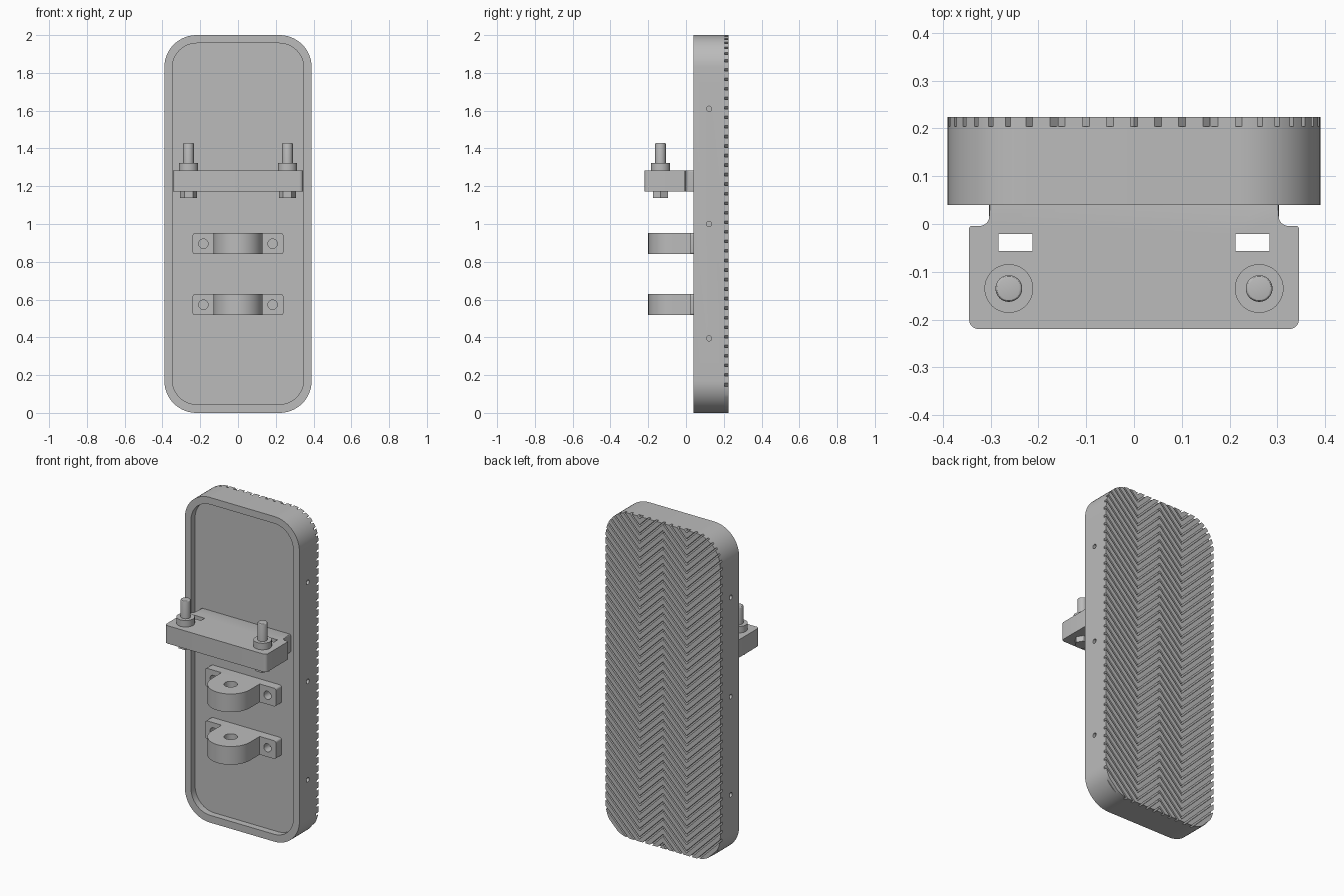
import bpy, bmesh, math
from mathutils import Vector

cube = bpy.data.objects.get("Cube")
if cube:
    bpy.data.objects.remove(cube, do_unlink=True)

grey = bpy.data.materials.new("plain_grey")
grey.use_nodes = True
grey.diffuse_color = (0.5, 0.5, 0.5, 1)
grey.node_tree.nodes["Principled BSDF"].inputs["Base Color"].default_value = (0.5, 0.5, 0.5, 1)


def fillet(corners, n=10):
    """Outline from (a, b, radius) corners, each rounded by its radius."""
    out = []
    for i, (a, b, r) in enumerate(corners):
        p = Vector((a, b))
        if r == 0:
            out.append(p)
            continue
        u = (Vector(corners[i - 1][:2]) - p).normalized()
        v = (Vector(corners[(i + 1) % len(corners)][:2]) - p).normalized()
        half = u.angle(v) / 2
        centre = p + (u + v).normalized() * r / math.sin(half)
        start = p + u * r / math.tan(half) - centre
        end = p + v * r / math.tan(half) - centre
        sweep = start.angle_signed(end)
        for k in range(n + 1):
            t = -sweep * k / n
            c, s = math.cos(t), math.sin(t)
            out.append(centre + Vector((start.x * c - start.y * s, start.x * s + start.y * c)))
    return out


def rect(a0, a1, b0, b1, r=0, n=10):
    return fillet([(a0, b0, r), (a1, b0, r), (a1, b1, r), (a0, b1, r)], n)


def circle(a, b, r, n=32):
    return [Vector((a + r * math.cos(math.tau * k / n), b + r * math.sin(math.tau * k / n)))
            for k in range(n)]


PLACE = {"x": lambda p, d: (d, p[0], p[1]),
         "y": lambda p, d: (p[0], d, p[1]),
         "z": lambda p, d: (p[0], p[1], d)}


def prism(name, outlines, axis, lo, hi, soft_ends=(), soft=0.006):
    """Extrude one or more outlines along an axis; soft_ends lists ends to round."""
    bm = bmesh.new()
    for outline in outlines:
        low, high = ([bm.verts.new(PLACE[axis](p, d)) for p in outline] for d in (lo, hi))
        caps = {"lo": bm.faces.new(low), "hi": bm.faces.new(high)}
        for i in range(len(low)):
            bm.faces.new((low[i - 1], low[i], high[i], high[i - 1]))
        edges = [e for end in soft_ends for e in caps[end].edges]
        if edges:
            bmesh.ops.bevel(bm, geom=edges, offset=soft, segments=3, profile=0.5, affect='EDGES')
    bmesh.ops.recalc_face_normals(bm, faces=bm.faces)
    mesh = bpy.data.meshes.new(name)
    bm.to_mesh(mesh)
    bm.free()
    mesh.materials.append(grey)
    obj = bpy.data.objects.new(name, mesh)
    bpy.context.collection.objects.link(obj)
    return obj


def activate(obj):
    bpy.ops.object.select_all(action='DESELECT')
    obj.select_set(True)
    bpy.context.view_layer.objects.active = obj


def boolean(obj, cutter, operation='DIFFERENCE'):
    cutter.hide_render = True
    mod = obj.modifiers.new("cut", 'BOOLEAN')
    mod.operation, mod.solver, mod.object = operation, 'EXACT', cutter
    activate(obj)
    bpy.ops.object.modifier_apply(modifier=mod.name)
    bpy.data.objects.remove(cutter, do_unlink=True)


parts = []
BACK, FLOOR = 0.204, 0.08
outline = rect(-0.39, 0.39, 0, 2, 0.17, 14)

# Shallow tray with small screw holes in both long sides
tray = prism("pedal_tray", [outline], "y", 0.04, BACK, ["lo"])
boolean(tray, prism("recess_cutter", [rect(-0.348, 0.348, 0.045, 1.957, 0.13, 14)], "y", -0.1, FLOOR))
screws = [circle(0.122, z, 0.014, 16) for z in (0.395, 1.0, 1.61)]
for side in (-1, 1):
    boolean(tray, prism("screw_cutter", screws, "x", side * 0.36, side * 0.45))
parts.append(tray)

# Herringbone tread ridges trimmed to the tray outline
zigzag = [(-0.4, 0.08), (-0.16, -0.16), (0, 0), (0.16, -0.16), (0.4, 0.08)]
PITCH, RIDGE = 0.0505, 0.036
ridges = []
for k in range(-4, 45):
    top = 2.043 - k * PITCH
    ridges.append([(x, top + z) for x, z in zigzag] +
                  [(x, top + z - RIDGE) for x, z in reversed(zigzag)])
tread = prism("tread_ridges", ridges, "y", 0.19, 0.24)
boolean(tread, prism("tread_trim", [outline], "y", BACK - 0.001, 0.224), 'INTERSECT')
parts.append(tread)

# Shelf with a narrower neck joining the tray
half = [(0.345, -0.22, 0.02), (0.345, -0.004, 0.006), (0.303, -0.004, 0.02), (0.303, FLOOR + 0.01, 0)]
shelf = prism("shelf", [fillet(half + [(-x, y, r) for x, y, r in reversed(half)])],
              "z", 1.172, 1.282, ["lo", "hi"])
slots = [rect(*sorted((s * 0.212, s * 0.284)), -0.057, -0.021) for s in (-1, 1)]
boolean(shelf, prism("slot_cutter", slots, "z", 1, 1.5))
parts.append(shelf)

# Bolts through the shelf: collar above, stud, hexagonal head below
for side, label in ((-1, "right"), (1, "left")):
    x, y = side * 0.262, -0.135
    parts += [
        prism(label + "_collar", [circle(x, y, 0.051, 40)], "z", 1.28, 1.322, ["hi"], 0.003),
        prism(label + "_stud", [circle(x, y, 0.028)], "z", 1.3, 1.43, ["hi"]),
        prism(label + "_hex_head", [circle(x, y, 0.045, 6)], "z", 1.137, 1.175),
    ]

# Two D-shaped bearing brackets with drilled ears
for label, z in (("lower", 0.573), ("upper", 0.896)):
    low, high = z - 0.056, z + 0.056
    ears = prism(label + "_bracket_ears", [rect(-0.24, 0.24, low, high, 0.012, 5)],
                 "y", 0.025, FLOOR + 0.005)
    boolean(ears, prism("ear_cutter", [circle(s * 0.183, z, 0.025, 24) for s in (-1, 1)],
                        "y", -0.1, FLOOR - 0.002))
    arc = [(0.13 * math.cos(t), -0.07 + 0.13 * math.sin(t))
           for t in (math.pi * (1 + k / 32) for k in range(33))]
    hub = prism(label + "_bracket_hub", [arc + [(0.13, FLOOR), (-0.13, FLOOR)]], "z", low, high)
    boolean(hub, prism("bore_cutter", [circle(0, -0.07, 0.038)], "z", low - 0.1, high + 0.1))
    parts += [ears, hub]

for part in parts:
    activate(part)
    bpy.ops.object.shade_smooth_by_angle(angle=math.radians(30))
bpy.ops.object.select_all(action='DESELECT')
